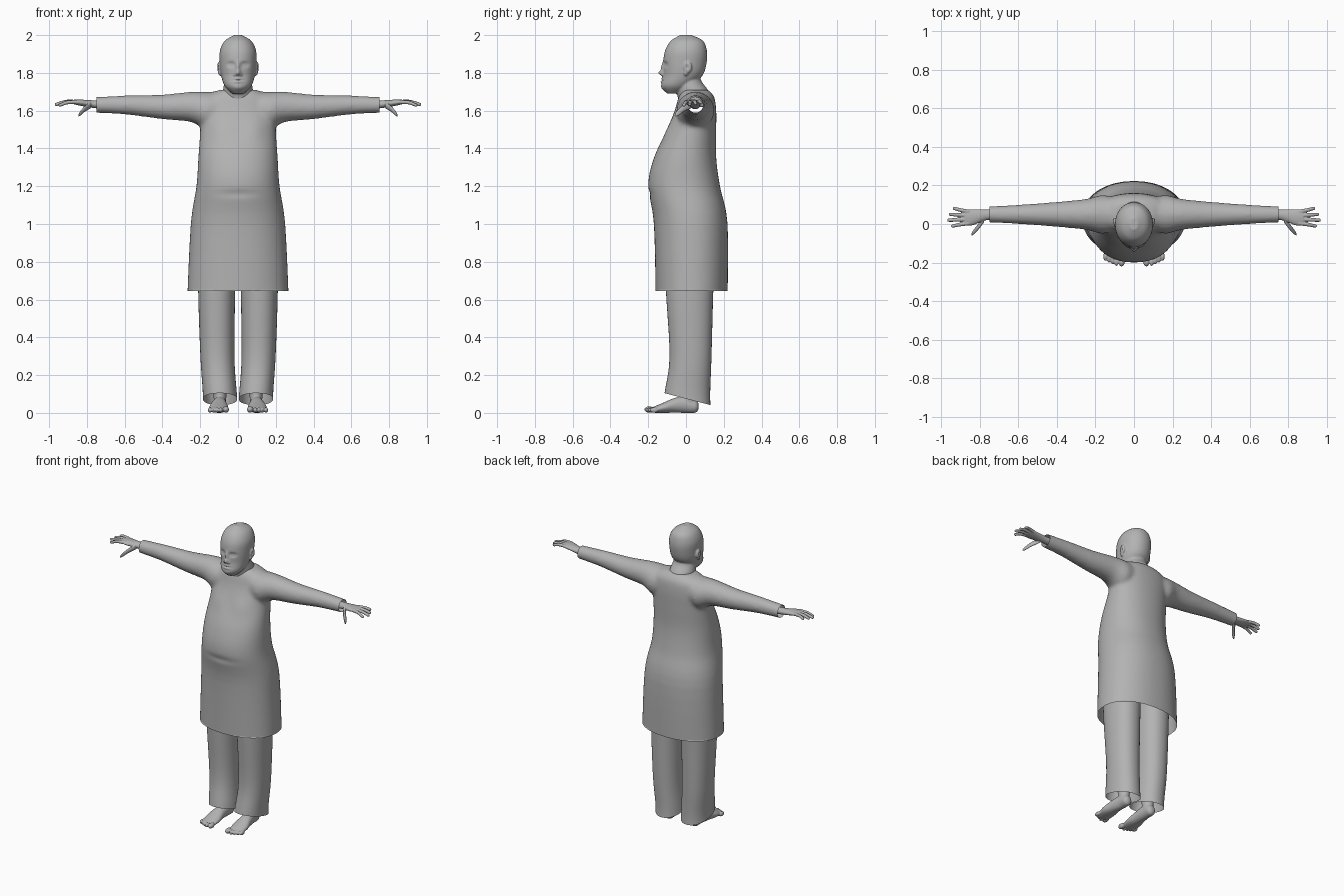
import bpy, bmesh, math
from mathutils import Vector, Matrix

if "Cube" in bpy.data.objects:
    bpy.data.objects.remove(bpy.data.objects["Cube"])

grey = bpy.data.materials.new("plain_grey")
grey.use_nodes = True
grey.diffuse_color = (.45, .45, .45, 1)
grey.node_tree.nodes["Principled BSDF"].inputs["Base Color"].default_value = grey.diffuse_color


def spline(rows, steps=5):
    """Smoothly interpolate section rows."""
    rows = [Vector(row) for row in rows]
    result = []
    for i, (start, end) in enumerate(zip(rows, rows[1:])):
        before = rows[max(i - 1, 0)]
        after = rows[min(i + 2, len(rows) - 1)]
        leave, arrive = (end - before) / 2, (after - start) / 2
        for k in range(steps):
            t = k / steps
            ease = t * t * (3 - 2 * t)
            result.append(start.lerp(end, ease) + leave * (t * (1 - t) ** 2) - arrive * (t * t * (1 - t)))
    return result + [rows[-1]]


def loft(bm, rows, axis, side=1, count=32, power=2):
    """Closed body from rows of (position on axis, two centres, two radii)."""
    first, second = [a for a in range(3) if a != axis]
    rings = []
    for position, centre_a, centre_b, radius_a, radius_b in spline(rows):
        ring = []
        for k in range(count):
            angle = math.tau * k / count
            u, v = (math.copysign(abs(f) ** (2 / power), f) for f in (math.cos(angle), math.sin(angle)))
            point = Vector()
            point[axis] = position
            point[first] = centre_a + radius_a * u
            point[second] = centre_b + radius_b * v
            point.x *= side
            ring.append(bm.verts.new(point))
        rings.append(ring)
    for lower, upper in zip(rings, rings[1:]):
        for k in range(count):
            bm.faces.new((lower[k - 1], lower[k], upper[k], upper[k - 1]))
    bm.faces.new(rings[0])
    bm.faces.new(rings[-1])


def upright(rows, x=0):
    """Turn rows of (height, half width, front y, back y) into loft rows."""
    return [(z, x, (front + back) / 2, width, (back - front) / 2) for z, width, front, back in rows]


def ball(bm, centre, radii, side):
    place = Matrix.Translation((centre[0] * side, centre[1], centre[2]))
    bmesh.ops.create_uvsphere(bm, u_segments=20, v_segments=12, radius=1,
                              matrix=place @ Matrix.Diagonal((*radii, 1)))


def fuse(obj, voxel, smooth):
    """Merge overlapping pieces into one softened skin."""
    remesh = obj.modifiers.new("fuse", "REMESH")
    remesh.mode = "VOXEL"
    remesh.voxel_size = voxel
    soften = obj.modifiers.new("soften", "SMOOTH")
    soften.factor = .5
    soften.iterations = smooth
    bpy.context.view_layer.update()
    depsgraph = bpy.context.evaluated_depsgraph_get()
    old, fused = obj.data, bpy.data.meshes.new_from_object(obj.evaluated_get(depsgraph))
    obj.modifiers.clear()
    obj.data = fused
    bpy.data.meshes.remove(old)
    fused.name = obj.name


def sculpt_point(co, features):
    """Push a point by soft bumps that are mirrored across the middle."""
    sign = math.copysign(1, co.x)
    mirrored = Vector((abs(co.x), co.y, co.z))
    move = Vector()
    for centre, spread, push in features:
        distance = sum(((p - c) / s) ** 2 for p, c, s in zip(mirrored, centre, spread))
        move += Vector(push) * math.exp(-distance)
    move.x *= sign
    co += move


def finish(name, bm, voxel=0, smooth=3, features=(), cuts=()):
    """Make the object, fuse it, sculpt it and cut its openings."""
    bmesh.ops.recalc_face_normals(bm, faces=bm.faces)
    obj = bpy.data.objects.new(name, bpy.data.meshes.new(name))
    bpy.context.scene.collection.objects.link(obj)
    bm.to_mesh(obj.data)
    if voxel:
        fuse(obj, voxel, smooth)
    bm.clear()
    bm.from_mesh(obj.data)
    for vert in bm.verts:
        sculpt_point(vert.co, features)
    for point, normal in cuts:
        everything = bm.verts[:] + bm.edges[:] + bm.faces[:]
        bmesh.ops.bisect_plane(bm, geom=everything, plane_co=point, plane_no=normal, clear_outer=True)
    for face in bm.faces:
        face.smooth = True
        face.material_index = 0
    bm.to_mesh(obj.data)
    bm.free()
    obj.data.materials.clear()
    obj.data.materials.append(grey)


sides = {"left": 1, "right": -1}

# Long tunic with sleeves, open at hem and cuffs
bm = bmesh.new()
tunic_rows = [(.58, .27, -.16, .22), (1, .25, -.17, .22), (1.2, .22, -.2, .18), (1.35, .21, -.17, .16),
              (1.5, .2, -.1, .16), (1.6, .2, -.06, .16), (1.67, .18, -.04, .15), (1.71, .1, -.02, .12)]
loft(bm, upright(tunic_rows), axis=2, count=64, power=2.2)
sleeve_rows = [(.1, 1.61, .09), (.17, 1.6, .1), (.25, 1.62, .08), (.4, 1.62, .065), (.6, 1.63, .05), (.8, 1.63, .04)]
for side in sides.values():
    loft(bm, [(x, .05, z, radius, radius) for x, z, radius in sleeve_rows], axis=0, side=side)
belly_fold = ((0, -.2, 1.16), (.1, .1, .02), (0, .006, 0))
chest = ((.09, -.1, 1.5), (.06, .08, .06), (0, -.008, 0))
cuff = .75
finish("tunic", bm, voxel=.01, smooth=12, features=[belly_fold, chest],
       cuts=[((0, 0, .645), (0, 0, -1)), ((cuff, 0, 0), (1, 0, 0)), ((-cuff, 0, 0), (-1, 0, 0))])

# Head with neck, ears and sculpted face
bm = bmesh.new()
head_rows = [(1.69, .03, -.1, -.03), (1.73, .07, -.13, .03), (1.79, .09, -.12, .09), (1.86, .097, -.12, .11),
             (1.92, .095, -.11, .11), (1.97, .07, -.08, .09), (2, .02, -.03, .03)]
neck_rows = [(1.62, .08, -.03, .13), (1.7, .08, -.05, .12), (1.76, .07, -.055, .08), (1.82, .06, -.05, .07)]
loft(bm, upright(head_rows), axis=2, count=48, power=2.1)
loft(bm, upright(neck_rows), axis=2)
for side in sides.values():
    ball(bm, (.1, .01, 1.83), (.012, .022, .03), side)
    ball(bm, (.095, 0, 1.8), (.01, .012, .015), side)
face = {  # x, z, spread in x, spread in z, push along y
    "nose_tip": (0, 1.8, .014, .014, -.025),
    "nose_bridge": (0, 1.83, .011, .025, -.012),
    "nostril": (.016, 1.79, .008, .008, -.008),
    "eye_socket": (.037, 1.844, .02, .013, .013),
    "eyelid": (.037, 1.843, .012, .007, -.006),
    "upper_lip": (0, 1.77, .02, .006, -.007),
    "lower_lip": (0, 1.753, .02, .006, -.007),
    "mouth_line": (0, 1.761, .03, .003, .005),
    "chin": (0, 1.72, .025, .014, -.004),
}
features = [((x, -.12, z), (wide, .06, tall), (0, push, 0)) for x, z, wide, tall, push in face.values()]
ear_hollow = ((.112, .004, 1.83), (.015, .01, .015), (-.01, 0, 0))
finish("head", bm, voxel=.005, features=features + [ear_hollow])

for label, side in sides.items():
    # Hand with four fingers and a thumb
    bm = bmesh.new()
    palm_rows = [(.7, .05, 1.63, .027, .023), (.77, .047, 1.635, .028, .02), (.84, .035, 1.643, .042, .016),
                 (.88, .035, 1.647, .038, .01)]
    loft(bm, palm_rows, axis=0, side=side)
    for i, tip in enumerate((.95, .97, .96, .94)):
        base_y, tip_y, tip_z = .02 * i + .004, .03 * i - .01, 1.63 + .004 * i
        middle = ((.86 + tip) / 2, (base_y + tip_y) / 2, (tip_z + 1.656) / 2)
        loft(bm, [(.855, base_y, 1.646, .011, .011), (*middle, .01, .01),
                  (tip - .01, tip_y, tip_z, .009, .009), (tip, tip_y, tip_z, .005, .005)],
             axis=0, side=side, count=12)
    thumb_rows = [(.78, .025, 1.63, .018), (.81, -.016, 1.61, .016), (.833, -.042, 1.587, .013),
                  (.844, -.054, 1.575, .007)]
    loft(bm, [(*row, row[-1]) for row in thumb_rows], axis=0, side=side, count=12)
    finish(label + "_hand", bm, voxel=.003)

    # Bare foot with toes and ankle
    bm = bmesh.new()
    foot_rows = [(.067, .095, .034, .012, .014), (.05, .095, .035, .03, .034), (0, .096, .044, .034, .044),
                 (-.06, .1, .04, .041, .039), (-.12, .102, .027, .051, .027), (-.18, .1, .015, .045, .014)]
    loft(bm, foot_rows, axis=1, side=side)
    loft(bm, [(.03, .095, .015, .03, .035), (.25, .097, .02, .045, .05)], axis=2, side=side)
    ball(bm, (.064, -.194, .018), (.017, .027, .017), side)
    for i in range(4):
        ball(bm, (.092 + .019 * i, -.195 + .009 * i, .015), (.0105, .024, .014), side)
    finish(label + "_foot", bm, voxel=.004)

    # Wide trouser leg with a hem that rises to the front
    bm = bmesh.new()
    leg_rows = [(0, .094, .006, .094, .126), (.1, .096, .007, .09, .121), (.3, .109, .024, .09, .111),
                (.66, .113, .019, .098, .126), (1, .11, .02, .1, .14)]
    loft(bm, leg_rows, axis=2, side=side, count=40, power=2.2)
    finish(label + "_trouser_leg", bm, cuts=[((0, 0, .075), (0, -.26, -1)), ((0, 0, .98), (0, 0, 1))])
